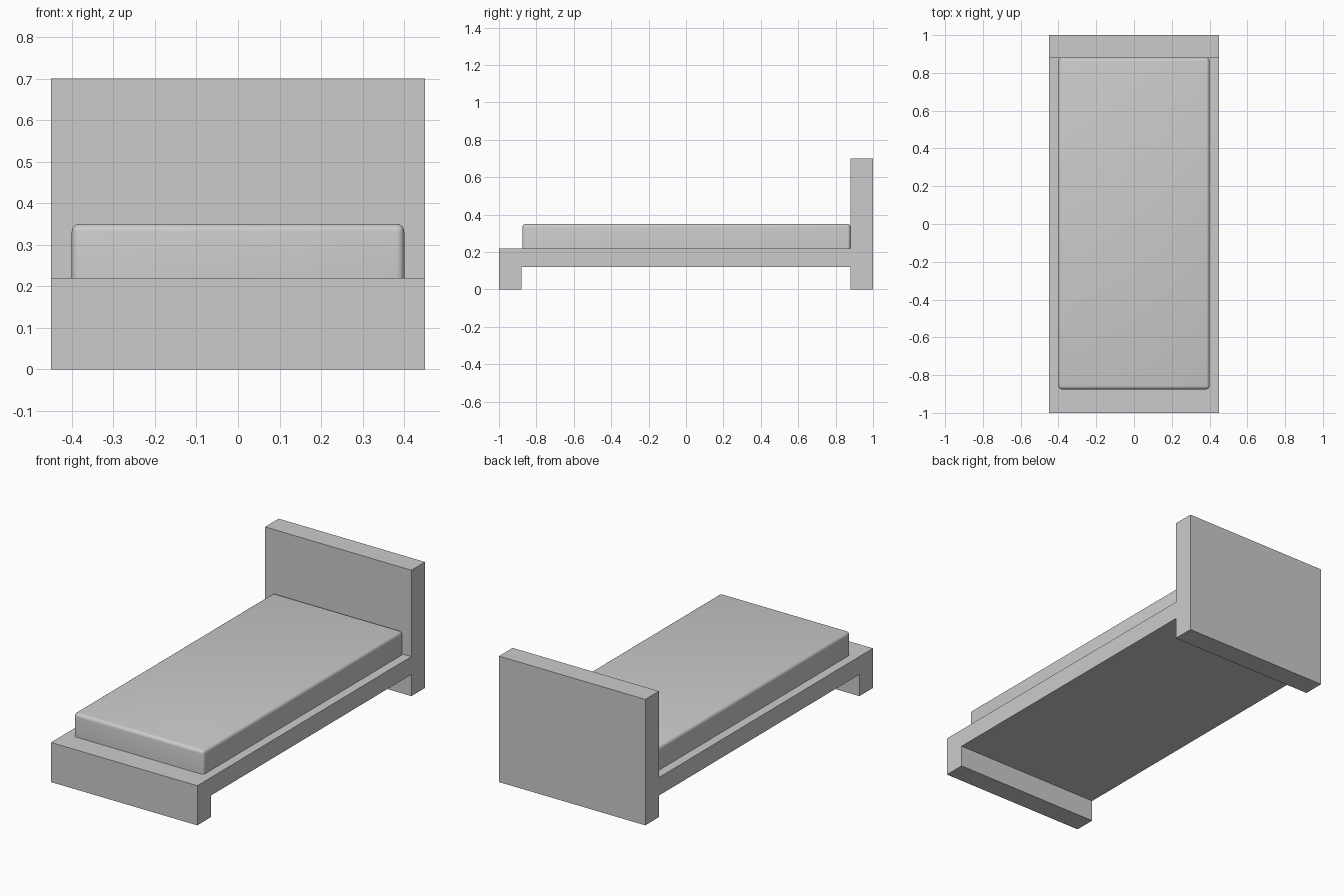
import bpy, bmesh

if "Cube" in bpy.data.objects:
    bpy.data.objects.remove(bpy.data.objects["Cube"])


def make_object(name, bm):
    bmesh.ops.recalc_face_normals(bm, faces=bm.faces)
    mesh = bpy.data.meshes.new(name)
    bm.to_mesh(mesh)
    bm.free()
    obj = bpy.data.objects.new(name, mesh)
    bpy.context.collection.objects.link(obj)
    return obj


def extrude_profile(name, yz, half_width):
    """Extrude a side profile (y, z) across x."""
    bm = bmesh.new()
    face = bm.faces.new([bm.verts.new((-half_width, y, z)) for y, z in yz])
    ext = bmesh.ops.extrude_face_region(bm, geom=[face])["geom"]
    verts = [g for g in ext if isinstance(g, bmesh.types.BMVert)]
    bmesh.ops.translate(bm, verts=verts, vec=(2 * half_width, 0, 0))
    return make_object(name, bm)


def soft_block(name, x, y, z, radius):
    """Box with rounded top and upright edges and a sharp base."""
    bm = bmesh.new()
    bmesh.ops.create_cube(bm, size=1)
    for v in bm.verts:
        v.co = [(a + b) / 2 + c * (b - a) for (a, b), c in zip((x, y, z), v.co)]
    top = (z[0] + z[1]) / 2
    edges = [e for e in bm.edges if any(v.co.z > top for v in e.verts)]
    bmesh.ops.bevel(bm, geom=edges, offset=radius, offset_type='OFFSET',
                    segments=4, profile=0.5, affect='EDGES')
    obj = make_object(name, bm)
    bpy.context.view_layer.objects.active = obj
    obj.select_set(True)
    bpy.ops.object.shade_smooth_by_angle()
    obj.select_set(False)
    return obj


# Bed frame: foot end, deck and headboard in one profile
extrude_profile("bed_frame", [
    (-1, 0), (-0.88, 0), (-0.88, 0.12), (0.88, 0.12), (0.88, 0),
    (1, 0), (1, 0.7), (0.88, 0.7), (0.88, 0.22), (-1, 0.22)], 0.45)

# Mattress
soft_block("mattress", (-0.4, 0.4), (-0.875, 0.88), (0.22, 0.35), 0.018)
